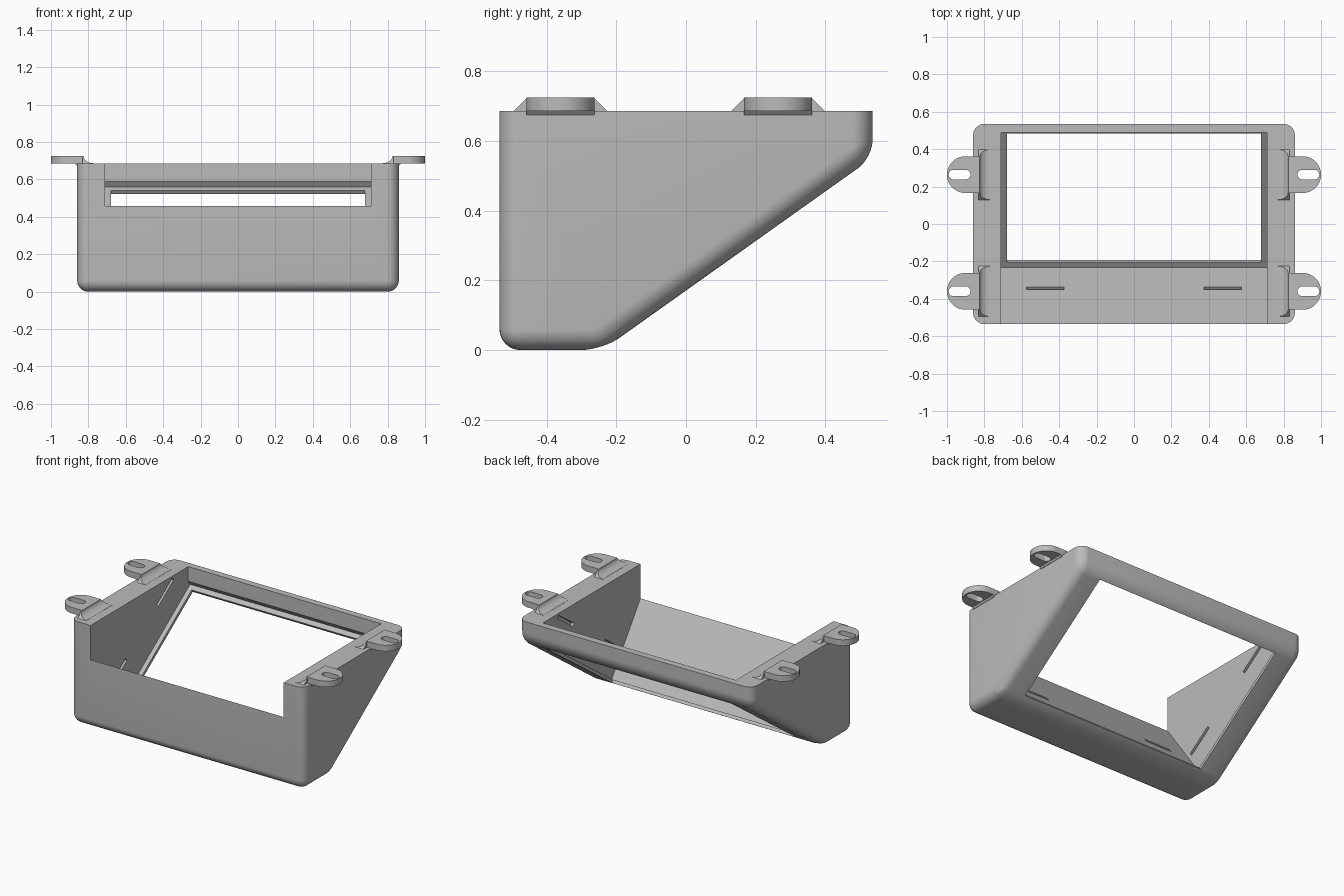
import bpy, bmesh, math
from mathutils import Vector

if "Cube" in bpy.data.objects:
    bpy.data.objects.remove(bpy.data.objects["Cube"])

ANG = math.radians(35.4)          # tilt of the sloping panel
D = Vector((math.cos(ANG), math.sin(ANG)))
N = Vector((-math.sin(ANG), math.cos(ANG)))
TOP = 0.685

grey = bpy.data.materials.new("plain grey")
grey.diffuse_color = (0.5, 0.5, 0.5, 1)
grey.use_nodes = True
grey.node_tree.nodes["Principled BSDF"].inputs["Base Color"].default_value = grey.diffuse_color


def slope(s, n):
    """Point in (y, z) from distance along and above the sloping panel."""
    p = Vector((-0.24, 0)) + D * s + N * n
    return (p.x, p.y)


def add(name, bm):
    bmesh.ops.recalc_face_normals(bm, faces=bm.faces[:])
    me = bpy.data.meshes.new(name)
    bm.to_mesh(me)
    bm.free()
    me.materials.append(grey)
    ob = bpy.data.objects.new(name, me)
    bpy.context.collection.objects.link(ob)
    return ob


def prism(pts, lo, hi, axis):
    """Extrude a closed profile along x (profile in y,z), y (x,z) or z (x,y)."""
    place = {"x": lambda p, t: (t, p[0], p[1]),
             "y": lambda p, t: (p[0], t, p[1]),
             "z": lambda p, t: (p[0], p[1], t)}[axis]
    bm = bmesh.new()
    a = [bm.verts.new(place(p, lo)) for p in pts]
    b = [bm.verts.new(place(p, hi)) for p in pts]
    bm.faces.new(a)
    bm.faces.new(b[::-1])
    for i in range(len(pts)):
        j = (i + 1) % len(pts)
        bm.faces.new((a[i], a[j], b[j], b[i]))
    bmesh.ops.recalc_face_normals(bm, faces=bm.faces[:])
    return bm


def cut(ob, cutter):
    cutter.hide_render = True
    m = ob.modifiers.new("cut", "BOOLEAN")
    m.operation = "DIFFERENCE"
    m.solver = "EXACT"
    m.object = cutter
    bpy.context.view_layer.objects.active = ob
    bpy.ops.object.modifier_apply(modifier=m.name)
    bpy.data.objects.remove(cutter)


def smooth(ob):
    bpy.ops.object.select_all(action="DESELECT")
    ob.select_set(True)
    bpy.context.view_layer.objects.active = ob
    bpy.ops.object.shade_smooth_by_angle(angle=math.radians(30))


# Housing block, rounded everywhere except around the flat top
bm = prism([(-0.535, TOP), (-0.535, 0), (-0.24, 0), (0.535, 0.551), (0.535, TOP)],
           -0.86, 0.86, "x")
edges = [e for e in bm.edges if not all(v.co.z > TOP - 0.001 for v in e.verts)]
bmesh.ops.bevel(bm, geom=edges, offset=0.06, offset_type="OFFSET", segments=8,
                profile=0.5, affect="EDGES", clamp_overlap=True)
housing = add("housing", bm)

# Inner cavity, open at the top and through the upper front wall
cavity = [slope(0.024, 0.021), slope(0.024, 0.7), (-0.7, 0.9), (0.49, 0.9),
          (0.49, 0.588), slope(0.936, 0.021)]
cut(housing, add("cavity_cutter", prism(cavity, -0.71, 0.71, "x")))

# Window through the sloping panel, leaving a thin ledge
window = [slope(0.057, -0.1), slope(0.903, -0.1), slope(0.903, 0.05), slope(0.057, 0.05)]
cut(housing, add("window_cutter", prism(window, -0.68, 0.68, "x")))


def groove(s0, s1, x0, x1):
    pts = [slope(s0, 0.2), slope(s1, 0.2), slope(s1, 0.222), slope(s0, 0.222)]
    cut(housing, add("groove_cutter", prism(pts, x0, x1, "x")))


# Clip grooves in the inner front slope and the side walls
for sx in (-1, 1):
    groove(0.004, 0.04, sx * 0.475 - 0.1, sx * 0.475 + 0.1)
    for s in (0.15, 0.75):
        groove(s - 0.1, s + 0.1, sx * 0.71 - 0.02, sx * 0.71 + 0.02)
smooth(housing)


def arc(cx, cy, r, a0, a1, n):
    return [(cx + r * math.cos(a0 + (a1 - a0) * i / n),
             cy + r * math.sin(a0 + (a1 - a0) * i / n)) for i in range(n + 1)]


# Slotted mounting ears with a curved ramp and a small underside fillet
H = math.pi / 2
for sx, side in ((-1, "left"), (1, "right")):
    for cy, place in ((-0.36, "front"), (0.264, "back")):
        tag = f"{side}_{place}"
        outline = [(0.825, 0.098), (0.825, -0.098)] + arc(0.902, 0, 0.098, -H, H, 24)
        hole = arc(0.965, 0, 0.026, -H, H, 10) + arc(0.9, 0, 0.026, H, 3 * H, 10)

        def world(pts):
            return [(sx * x, y + cy) for x, y in pts]
        ear = add("ear_" + tag, prism(world(outline), TOP, 0.725, "z"))
        cut(ear, add("slot_cutter", prism(world(hole), 0.6, 0.8, "z")))
        smooth(ear)

        # Concave ramp with sloping flanks
        bm = bmesh.new()
        rows = []
        for i in range(9):
            a = H * i / 8
            x = 0.77 + 0.055 * math.sin(a)
            h = 0.001 + 0.037 * (1 - math.cos(a))
            rows.append((x, h))
        rows.append((0.832, 0.038))
        rings = [[bm.verts.new((sx * x, cy + y, z)) for y, z in
                  ((-0.135, TOP - 0.005), (-0.135, TOP), (-0.135 + h, TOP + h),
                   (0.135 - h, TOP + h), (0.135, TOP), (0.135, TOP - 0.005))]
                 for x, h in rows]
        for r, q in zip(rings, rings[1:]):
            for k in range(6):
                m = (k + 1) % 6
                bm.faces.new((r[k], r[m], q[m], q[k]))
        bm.faces.new(rings[0])
        bm.faces.new(rings[-1])
        smooth(add("ramp_" + tag, bm))

        # Underside fillet against the side wall
        tri = [(sx * 0.855, 0.674), (sx * 0.862, 0.674), (sx * 0.873, TOP + 0.002),
               (sx * 0.855, TOP + 0.002)]
        add("fillet_" + tag, prism(tri, cy - 0.098, cy + 0.098, "y"))
